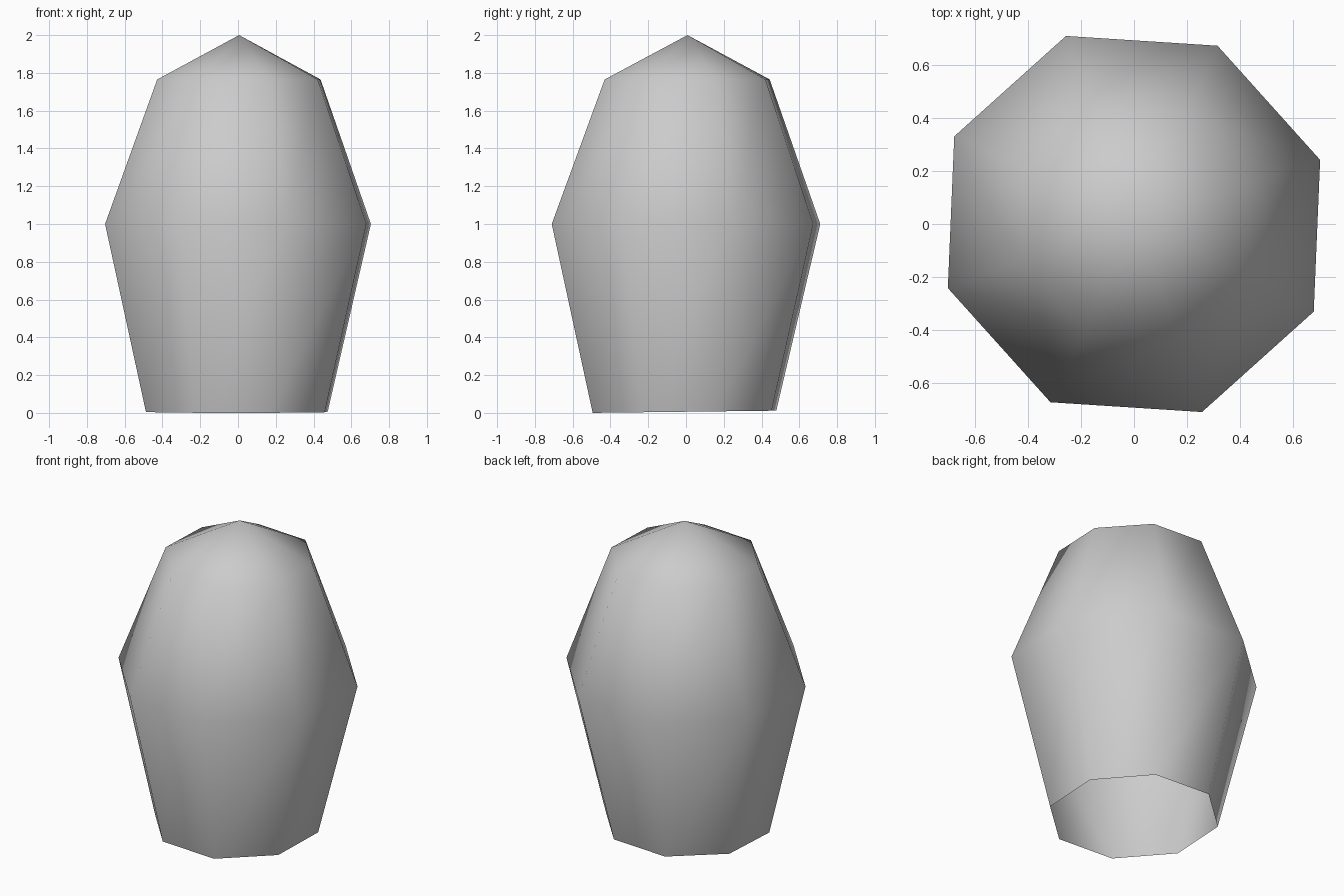
import bpy, bmesh
from math import cos, sin, radians

cube = bpy.data.objects.get("Cube")
if cube:
    bpy.data.objects.remove(cube)

SIDES = 8
PROFILE = [(0.513, 0.006), (0.75, 1.0), (0.461, 1.765)]  # radius, height
STRETCH = 0.011   # slight oval
AXIS = radians(132)


def ring_point(radius, z, i):
    a = radians(19.45) + radians(360 / SIDES) * i
    x, y = radius * cos(a), radius * sin(a)
    along = x * cos(AXIS) + y * sin(AXIS)
    across = -x * sin(AXIS) + y * cos(AXIS)
    along *= 1 + STRETCH
    across *= 1 - STRETCH
    x = along * cos(AXIS) - across * sin(AXIS)
    y = along * sin(AXIS) + across * cos(AXIS)
    # slight lean of the body and uneven rim
    tilt = 0.012 * y if z < 0.5 else 0
    return (x + 0.006 * (z - 1), y + 0.008 * (z - 1), z + tilt)


# Open-bottomed faceted shell
bm = bmesh.new()
rings = [[bm.verts.new(ring_point(r, z, i)) for i in range(SIDES)] for r, z in PROFILE]
apex = bm.verts.new((0.006, 0.008, 2))
for low, high in zip(rings, rings[1:]):
    for i in range(SIDES):
        j = (i + 1) % SIDES
        bm.faces.new((low[i], low[j], high[j], high[i]))
# Pointed cap
for i in range(SIDES):
    bm.faces.new((rings[-1][i], rings[-1][(i + 1) % SIDES], apex))
for face in bm.faces:
    face.smooth = True

mesh = bpy.data.meshes.new("shell")
bm.to_mesh(mesh)
bm.free()
shell = bpy.data.objects.new("shell", mesh)
bpy.context.collection.objects.link(shell)

# Light grey material
grey = bpy.data.materials.new("light grey")
grey.use_nodes = True
color = (0.6, 0.6, 0.6, 1)
grey.diffuse_color = color
grey.node_tree.nodes["Principled BSDF"].inputs["Base Color"].default_value = color
mesh.materials.append(grey)
